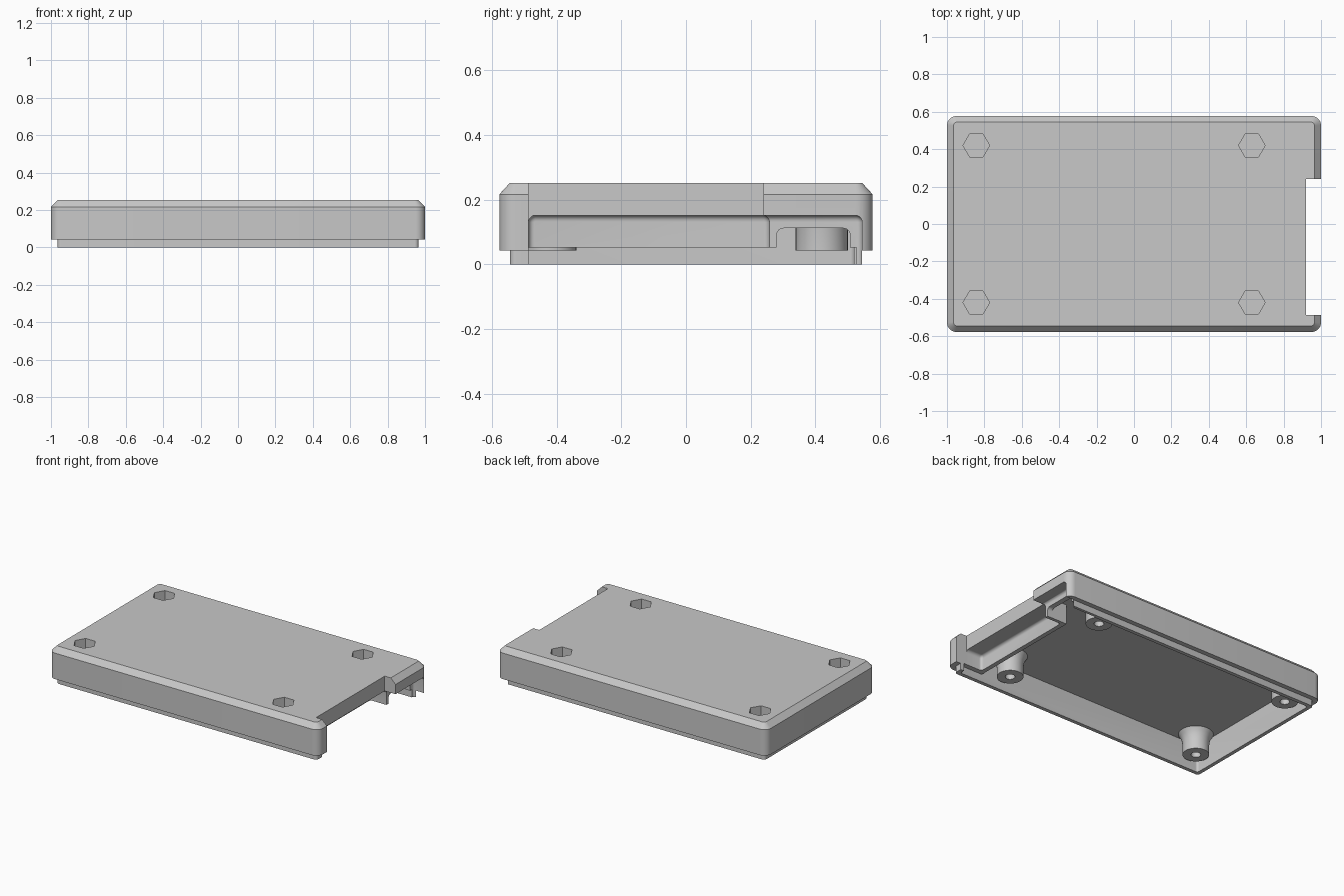
import bpy, bmesh, math
from mathutils import Vector

cube = bpy.data.objects.get("Cube")
if cube:
    bpy.data.objects.remove(cube, do_unlink=True)

grey = bpy.data.materials.new("plain grey")
grey.use_nodes = True
grey.diffuse_color = (0.58, 0.58, 0.58, 1)
grey.node_tree.nodes["Principled BSDF"].inputs["Base Color"].default_value = grey.diffuse_color


def rounded_rect(hx, hy, r, z, steps=8):
    """Ring of points around a rectangle with rounded corners."""
    ring = []
    for i, (sx, sy) in enumerate([(1, 1), (-1, 1), (-1, -1), (1, -1)]):
        for k in range(steps + 1):
            a = math.pi / 2 * (i + k / steps)
            ring.append(Vector((sx * (hx - r) + r * math.cos(a),
                                sy * (hy - r) + r * math.sin(a), z)))
    return ring


def circle(x, y, r, z, sides):
    return [Vector((x + r * math.cos(math.tau * k / sides),
                    y + r * math.sin(math.tau * k / sides), z)) for k in range(sides)]


def loft(name, rings):
    """Closed solid through rings of equal length."""
    bm = bmesh.new()
    rows = [[bm.verts.new(p) for p in ring] for ring in rings]
    n = len(rows[0])
    for a, b in zip(rows, rows[1:]):
        for k in range(n):
            bm.faces.new((a[k], a[(k + 1) % n], b[(k + 1) % n], b[k]))
    bm.faces.new(rows[0][::-1])
    bm.faces.new(rows[-1])
    bmesh.ops.recalc_face_normals(bm, faces=bm.faces)
    mesh = bpy.data.meshes.new(name)
    bm.to_mesh(mesh)
    bm.free()
    mesh.materials.append(grey)
    obj = bpy.data.objects.new(name, mesh)
    bpy.context.collection.objects.link(obj)
    return obj


def box(name, x, y, z):
    return loft(name, [[Vector((a, b, h)) for a, b in
                        ((x[0], y[0]), (x[1], y[0]), (x[1], y[1]), (x[0], y[1]))] for h in z])


def arch_ring(x, y, top, r, inset):
    """Arch outline at x, open below, shrunk by inset."""
    q = r - inset
    ring = [Vector((x, y[0] + inset, -0.1)), Vector((x, y[1] - inset, -0.1))]
    for cy, start in ((y[1] - r, 0), (y[0] + r, math.pi / 2)):
        for k in range(7):
            a = start + math.pi / 2 * k / 6
            ring.append(Vector((x, cy + q * math.cos(a), top - r + q * math.sin(a))))
    return ring


def arch(name, x, y, top, fillet=0.0, r=0.022):
    """Bar along x with rounded upper corners and a filleted inner end."""
    rings = [arch_ring(x[1], y, top, r, 0)]
    steps = 5 if fillet else 0
    for k in range(steps):
        a = math.pi / 2 * k / steps
        rings.append(arch_ring(x[0] + fillet * (1 - math.sin(a)), y, top, r,
                               fillet * (1 - math.cos(a))))
    rings.append(arch_ring(x[0], y, top, r, fillet))
    return loft(name, rings)


def combine(target, tool, operation):
    tool.hide_render = True
    mod = target.modifiers.new(operation, 'BOOLEAN')
    mod.operation, mod.solver, mod.object = operation, 'EXACT', tool
    bpy.context.view_layer.objects.active = target
    bpy.ops.object.modifier_apply(modifier=mod.name)
    bpy.data.objects.remove(tool, do_unlink=True)


# Outer body with lip and chamfered top
lid = loft("enclosure_lid", [
    rounded_rect(0.965, 0.545, 0.02, 0), rounded_rect(0.965, 0.545, 0.02, 0.043),
    rounded_rect(1, 0.577, 0.05, 0.043), rounded_rect(1, 0.577, 0.05, 0.217),
    rounded_rect(0.965, 0.545, 0.02, 0.252)])

# Hollow inside
combine(lid, loft("cavity", [rounded_rect(0.94, 0.52, 0.015, z) for z in (-0.1, 0.185)]), 'DIFFERENCE')

# Connector recess walls and side rib
combine(lid, box("recess_block", (0.77, 0.96), (-0.53, 0.28), (0.052, 0.23)), 'UNION')
combine(lid, box("side_rib", (0.885, 0.955), (0.25, 0.535), (0.052, 0.225)), 'UNION')

# Openings in the connector end
for tool in (
        box("top_notch", (0.92, 1.1), (-0.487, 0.24), (-0.1, 0.4)),
        arch("connector_recess", (0.80, 1.1), (-0.487, 0.258), 0.152, 0.018),
        arch("outer_recess", (0.92, 1.1), (-0.487, 0.545), 0.152, 0.018),
        box("lip_gap", (0.75, 1.1), (-0.487, 0.527), (-0.1, 0.052)),
        arch("rib_window", (0.86, 1.1), (0.28, 0.508), 0.112)):
    combine(lid, tool, 'DIFFERENCE')

# Screw posts with flared roots, hex pockets above and blind holes below
for x in (-0.843, 0.63):
    for y in (-0.42, 0.42):
        flare = [(0.081, 0.043), (0.081, 0.11), (0.085, 0.14), (0.094, 0.165), (0.11, 0.19)]
        combine(lid, loft("screw_post", [circle(x, y, r, z, 32) for r, z in flare]), 'UNION')
        combine(lid, loft("hex_pocket", [circle(x, y, 0.071, z, 6) for z in (0.14, 0.3)]), 'DIFFERENCE')
        combine(lid, loft("screw_hole", [circle(x, y, 0.03, z, 24) for z in (-0.1, 0.13)]), 'DIFFERENCE')

bpy.ops.object.select_all(action='DESELECT')
lid.select_set(True)
bpy.context.view_layer.objects.active = lid
bpy.ops.object.shade_smooth_by_angle(angle=math.radians(30))
